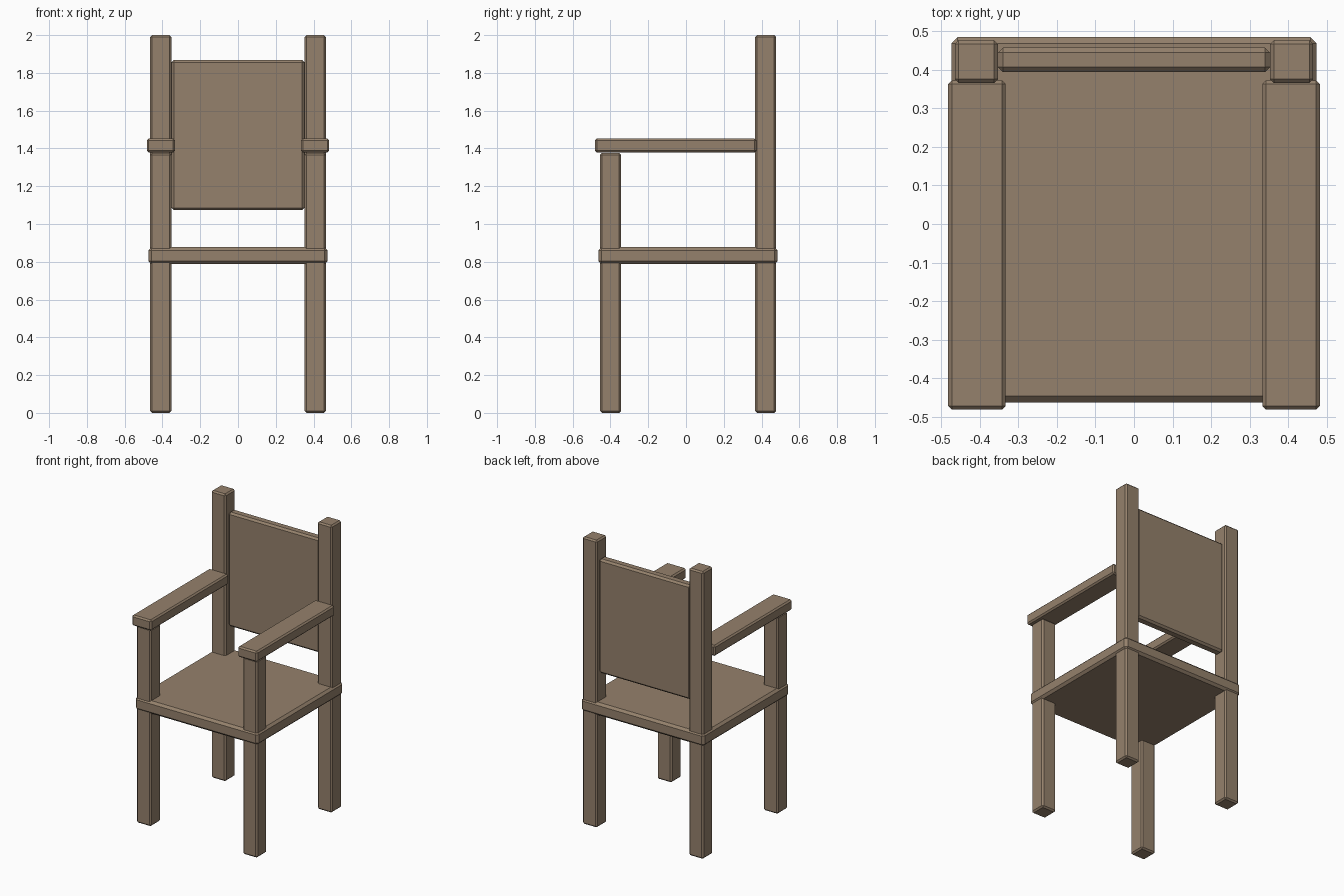
import bpy
import bmesh
from mathutils import Vector

cube = bpy.data.objects.get("Cube")
if cube:
    bpy.data.objects.remove(cube, do_unlink=True)

wood = bpy.data.materials.new("warm brown wood")
wood.use_nodes = True
colour = (0.30, 0.22, 0.15, 1)
wood.diffuse_color = colour
wood.node_tree.nodes["Principled BSDF"].inputs["Base Color"].default_value = colour


def board(name, low, high, chamfer=0.01):
    """Chamfered box spanning two opposite corners."""
    low, high = Vector(low), Vector(high)
    size = high - low
    mesh = bpy.data.meshes.new(name)
    bm = bmesh.new()
    bmesh.ops.create_cube(bm, size=1)
    bmesh.ops.scale(bm, vec=size, verts=bm.verts)
    bmesh.ops.bevel(bm, geom=bm.edges[:], offset=chamfer, segments=1,
                    affect='EDGES', profile=0.5)
    bm.to_mesh(mesh)
    bm.free()
    mesh.materials.append(wood)
    obj = bpy.data.objects.new(name, mesh)
    obj.location = (low + high) / 2
    bpy.context.collection.objects.link(obj)
    return obj


# Seat and back panel
board("seat", (-0.474, -0.463, 0.787), (0.474, 0.485, 0.877), 0.016)
board("back_panel", (-0.353, 0.394, 1.073), (0.353, 0.458, 1.868), 0.013)

# Posts and armrests, one set per side
for side, sign in (("left", 1), ("right", -1)):
    def pair(name, inner, outer, y0, y1, z0, z1):
        x0, x1 = sorted((sign * inner, sign * outer))
        board(f"{side}_{name}", (x0, y0, z0), (x1, y1, z1))

    pair("front_post", 0.353, 0.465, -0.455, -0.344, 0, 1.376)
    pair("back_post", 0.353, 0.465, 0.366, 0.477, 0, 2)
    pair("armrest", 0.333, 0.483, -0.482, 0.373, 1.378, 1.452)
